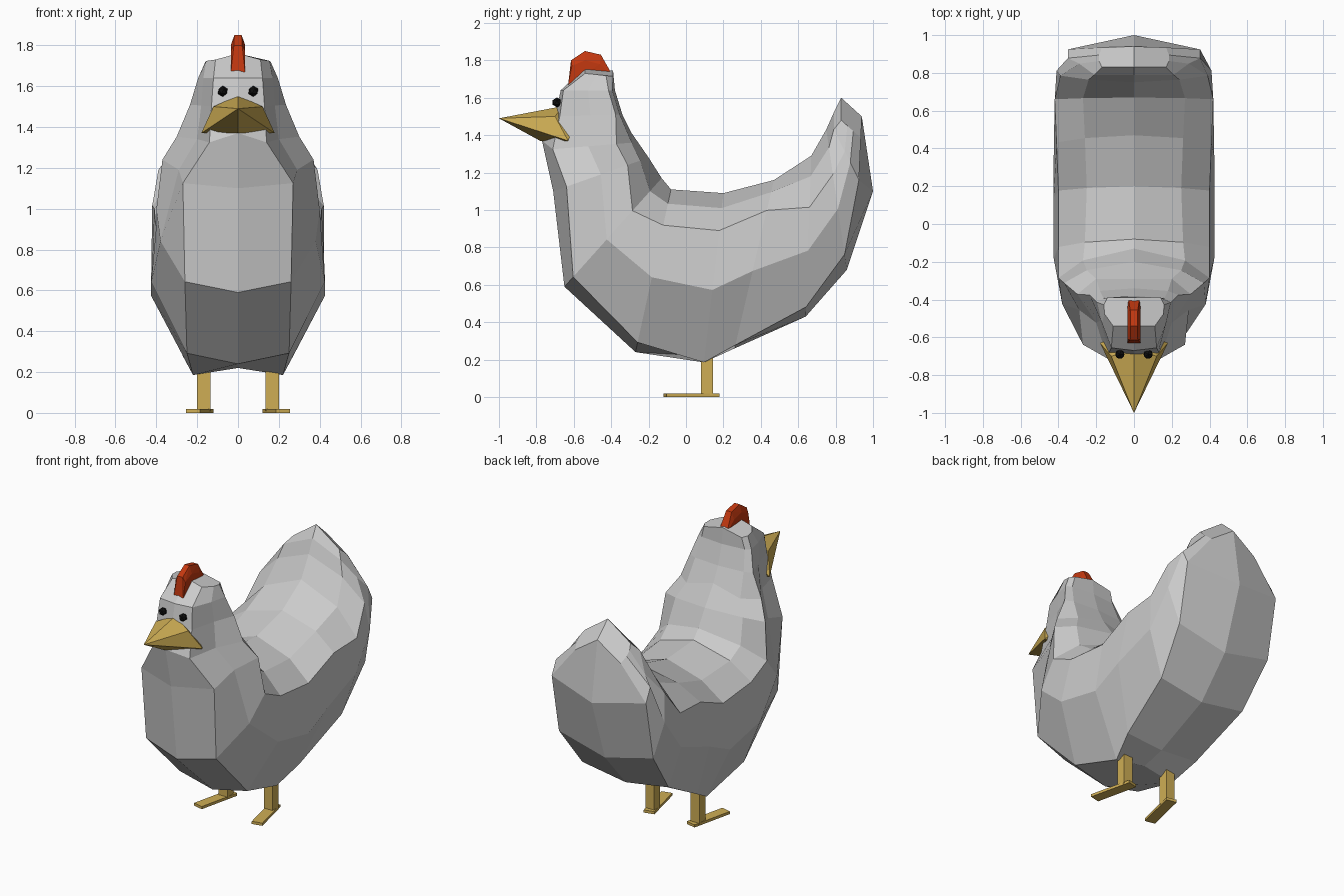
import bpy, bmesh
from math import radians
from mathutils import Matrix, Vector

if "Cube" in bpy.data.objects:
    bpy.data.objects.remove(bpy.data.objects["Cube"])


def finish(bm, name, color=None):
    bmesh.ops.recalc_face_normals(bm, faces=bm.faces)
    mesh = bpy.data.meshes.new(name)
    bm.to_mesh(mesh)
    bm.free()
    obj = bpy.data.objects.new(name, mesh)
    bpy.context.collection.objects.link(obj)
    if color:
        mesh.materials.append(color)
    return obj


def material(name, rgb):
    mat = bpy.data.materials.new(name)
    mat.diffuse_color = (*rgb, 1)
    mat.use_nodes = True
    mat.node_tree.nodes["Principled BSDF"].inputs["Base Color"].default_value = mat.diffuse_color
    return mat


def hull(name, points, color):
    bm = bmesh.new()
    for x, y, z in points:
        for s in ((-1, 1) if x else (1,)):
            bm.verts.new((s * x, y, z))
    bmesh.ops.convex_hull(bm, input=bm.verts)
    return finish(bm, name, color)


def box(name, size, loc, turn, color):
    bm = bmesh.new()
    mat = Matrix.Translation(loc) @ Matrix.Rotation(turn, 4, 'Z') @ Matrix.Diagonal((*size, 1))
    bmesh.ops.create_cube(bm, size=1, matrix=mat)
    return finish(bm, name, color)


yellow = material("yellow", (0.62, 0.42, 0.09))
red = material("red", (0.55, 0.04, 0.005))
black = material("black", (0.005, 0.005, 0.005))

# Body: cross-sections swept from the head, round the belly, to the tail.
# inner y, z | outer y, z | half-widths: inner, crease, side, edge | position of crease, edge
SECTIONS = [
    (-.39, 1.745, -.54, 1.76, .14, .16, .155, .11, .25, 1),
    (-.38, 1.64, -.67, 1.64, .16, .195, .17, .12, .12, .95),
    (-.34, 1.51, -.70, 1.50, .18, .235, .18, .13, .10, .93),
    (-.29, 1.41, -.77, 1.37, .20, .30, .20, .14, .17, .88),
    (-.20, 1.28, -.71, 1.10, .25, .37, .29, .27, .22, .86),
    (-.13, 1.17, -.65, 0.59, .27, .40, .38, .26, .30, .91),
    (-.08, 1.11, -.27, 0.24, .26, .40, .425, .25, .22, .94),
    (.20, 1.09, .10, 0.22, .25, .40, .425, .22, .23, 1.04),
    (.47, 1.16, .26, 0.26, .26, .41, .425, .27, .18, .98),
    (.67, 1.29, .64, 0.43, .27, .42, .42, .32, .32, .94),
    (.75, 1.43, .86, 0.68, .24, .39, .41, .35, .32, .89),
    (.79, 1.52, 1.0, 1.10, .21, .29, .35, .35, .28, .64),
    (.83, 1.60, .94, 1.50, .17, .185, .185, .17, .30, .95),
]
# Sections whose sides hang below the centre ridge: head, throat and tail
SAG = {0: .03, 3: .05, 11: .09, 12: .12}
bm = bmesh.new()
rings = []
for k, (iy, iz, oy, oz, wi, wc, ws, wo, t, e) in enumerate(SECTIONS):
    inner, outer = Vector((0, iy, iz)), Vector((0, oy, oz))
    half = [(wi, t * .4), (wc, t), (ws, (t + e) / 2 - .04), (wo, e)]
    if k in SAG:
        half[0] = (wi, 0)
    loop = [(0, 0)] + half + [(0, 1)] + [(-w, p) for w, p in reversed(half)]
    rings.append([bm.verts.new(inner.lerp(outer, p) + Vector((w, 0, -SAG.get(k, 0) if w else 0)))
                  for w, p in loop])
for a, b in zip(rings, rings[1:]):
    for i in range(len(a)):
        j = (i + 1) % len(a)
        bm.faces.new((a[i], a[j], b[j], b[i]))
for ring in (rings[0], rings[-1]):       # each cap folds along the centre ridge
    bm.faces.new(ring[:6])
    bm.faces.new(ring[5:] + ring[:1])
finish(bm, "body")

# Beak
hull("beak", [(0, -1, 1.49), (0, -.66, 1.555), (0, -.78, 1.37), (.12, -.70, 1.50),
              (.18, -.63, 1.37), (.10, -.6, 1.45)], yellow)

# Comb
hull("comb", [(.035, -.63, 1.67), (.035, -.61, 1.77), (.02, -.615, 1.80),
              (.018, -.54, 1.85), (.035, -.54, 1.80), (.02, -.455, 1.83),
              (.035, -.46, 1.78), (.03, -.39, 1.715), (.03, -.45, 1.68)], red)

# Eyes, legs and feet, one of each per side
for s, side in ((-1, "left"), (1, "right")):
    bm = bmesh.new()
    bmesh.ops.create_icosphere(bm, subdivisions=1, radius=.027,
                               matrix=Matrix.Translation((s * .075, -.69, 1.575)))
    finish(bm, side + "_eye", black)
    box(side + "_leg", (.065, .065, .27), (s * .168, .113, .145), 0, yellow)
    box(side + "_foot", (.07, .29, .018), (s * .187, .03, .009), s * radians(13), yellow)
